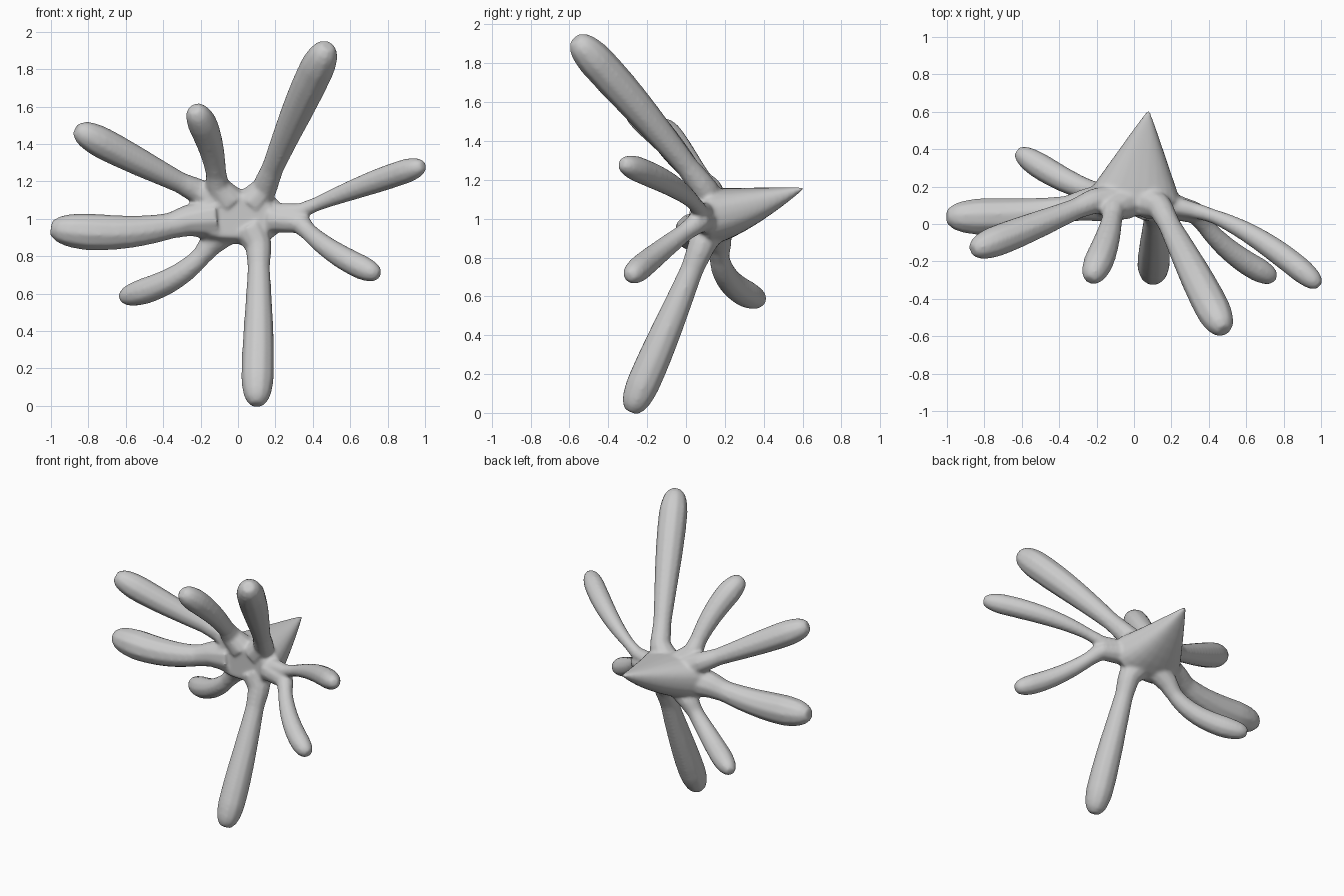
import bpy, bmesh, math
from mathutils import Vector

if "Cube" in bpy.data.objects:
    bpy.data.objects.remove(bpy.data.objects["Cube"])

bm = bmesh.new()
HUB = Vector((0.02, 0.14, 1.02))
APEX = Vector((0.08, 0.62, 1.163))


def skin(rings):
    # closed loft through rings of equal point count
    vs = [[bm.verts.new(p) for p in r] for r in rings]
    n = len(vs[0])
    for a, b in zip(vs, vs[1:]):
        for i in range(n):
            j = (i + 1) % n
            bm.faces.new((a[i], a[j], b[j], b[i]))
    bm.faces.new(vs[0][::-1])
    bm.faces.new(vs[-1])


def arm(neck, mid, tip, r_neck, r_max, sides=10, steps=28):
    # parabola through neck, mid and tip; radius swells to a tapered, blunt club end
    a, m, b = Vector(neck), Vector(mid), Vector(tip)
    ctrl = 2 * m - (a + b) / 2
    cap = 1.7 * r_max / ((m - a).length + (b - m).length)
    centres, radii = [a.lerp(HUB, 0.5)], [r_neck * 1.7]      # root inside the body
    for i in range(steps + 1):
        t = i / steps
        if t > 1 - cap * 1.15:
            break
        centres.append(a.lerp(ctrl, t).lerp(ctrl.lerp(b, t), t))
        s = min(t / 0.75, 1)
        swell = s * s * (3 - 2 * s) * 0.6 + s * 0.4
        radii.append(r_neck + (r_max - r_neck) * swell + 0.3 * r_neck * max(0, 1 - t / 0.15))
    for k in range(6):                                       # tapered blunt tip
        q = k / 5
        t = 1 - cap + cap * q
        centres.append(a.lerp(ctrl, t).lerp(ctrl.lerp(b, t), t))
        radii.append(r_max * (1 - 0.3 * q ** 1.5 - 0.3 * q ** 6))
    rings, u = [], None
    for i, c in enumerate(centres):
        d = (centres[min(i + 1, len(centres) - 1)] - centres[max(i - 1, 0)]).normalized()
        u = d.orthogonal() if u is None else u - d * u.dot(d)
        u.normalize()
        w = d.cross(u)
        rings.append([c + (u * math.cos(g) + w * math.sin(g)) * radii[i]
                      for g in (2 * math.pi * k / sides for k in range(sides))])
    skin(rings)


def outline(scale, n=24):
    # rounded-box section of the body, in the x-z plane
    pts = []
    for k in range(n):
        c, s = math.cos(2 * math.pi * k / n), math.sin(2 * math.pi * k / n)
        pts.append((-0.015 + scale * 0.265 * math.copysign(abs(c) ** 0.8, c),
                    1.01 + scale * 0.148 * math.copysign(abs(s) ** 0.8, s)))
    return pts


# body: blunt front, drawn out to a point at the back with a level top ridge
rings = [[(x, 0.045, z) for x, z in outline(0.75)]]
for i in range(9):
    s = min(i / 8, 0.985)
    rings.append([(x + (APEX.x - x) * s, 0.12 + (APEX.y - 0.12) * s,
                   z + (APEX.z - z) * s ** 1.4) for x, z in outline(1)])
skin(rings)

# eight club-ended arms: neck, middle, tip, neck radius, club radius
arm((0.14, 0.09, 1.16), (0.30, -0.22, 1.54), (0.48, -0.57, 1.925), 0.054, 0.094)      # upper right
arm((-0.11, 0.08, 1.17), (-0.15, -0.10, 1.40), (-0.235, -0.30, 1.59), 0.052, 0.08)    # upper left
arm((-0.22, 0.12, 1.15), (-0.53, -0.01, 1.305), (-0.865, -0.14, 1.48), 0.053, 0.085)  # left upper
arm((-0.27, 0.10, 0.99), (-0.60, 0.05, 0.93), (-1.00, 0.04, 0.95), 0.066, 0.1)        # left
arm((-0.15, 0.17, 0.86), (-0.34, 0.22, 0.685), (-0.625, 0.39, 0.58), 0.05, 0.071)     # lower left
arm((0.11, 0.08, 0.86), (0.11, -0.09, 0.45), (0.10, -0.285, 0.005), 0.056, 0.088)     # bottom
arm((0.33, 0.06, 0.98), (0.51, -0.14, 0.825), (0.755, -0.29, 0.70), 0.045, 0.066)     # right lower
arm((0.33, 0.07, 1.04), (0.64, -0.065, 1.165), (0.99, -0.33, 1.285), 0.034, 0.067)    # right upper

bmesh.ops.recalc_face_normals(bm, faces=bm.faces)
mesh = bpy.data.meshes.new("splash_body")
bm.to_mesh(mesh)
bm.free()
ob = bpy.data.objects.new("splash_body", mesh)
bpy.context.collection.objects.link(ob)
bpy.context.view_layer.objects.active = ob
ob.select_set(True)

# fuse the arms with the body and soften the joints
fuse = ob.modifiers.new("fuse", 'REMESH')
fuse.mode = 'VOXEL'
fuse.voxel_size = 0.011
soft = ob.modifiers.new("soften", 'SMOOTH')
soft.factor = 0.5
soft.iterations = 8
for name in ("fuse", "soften"):
    bpy.ops.object.modifier_apply(modifier=name)
bpy.ops.object.shade_smooth()
